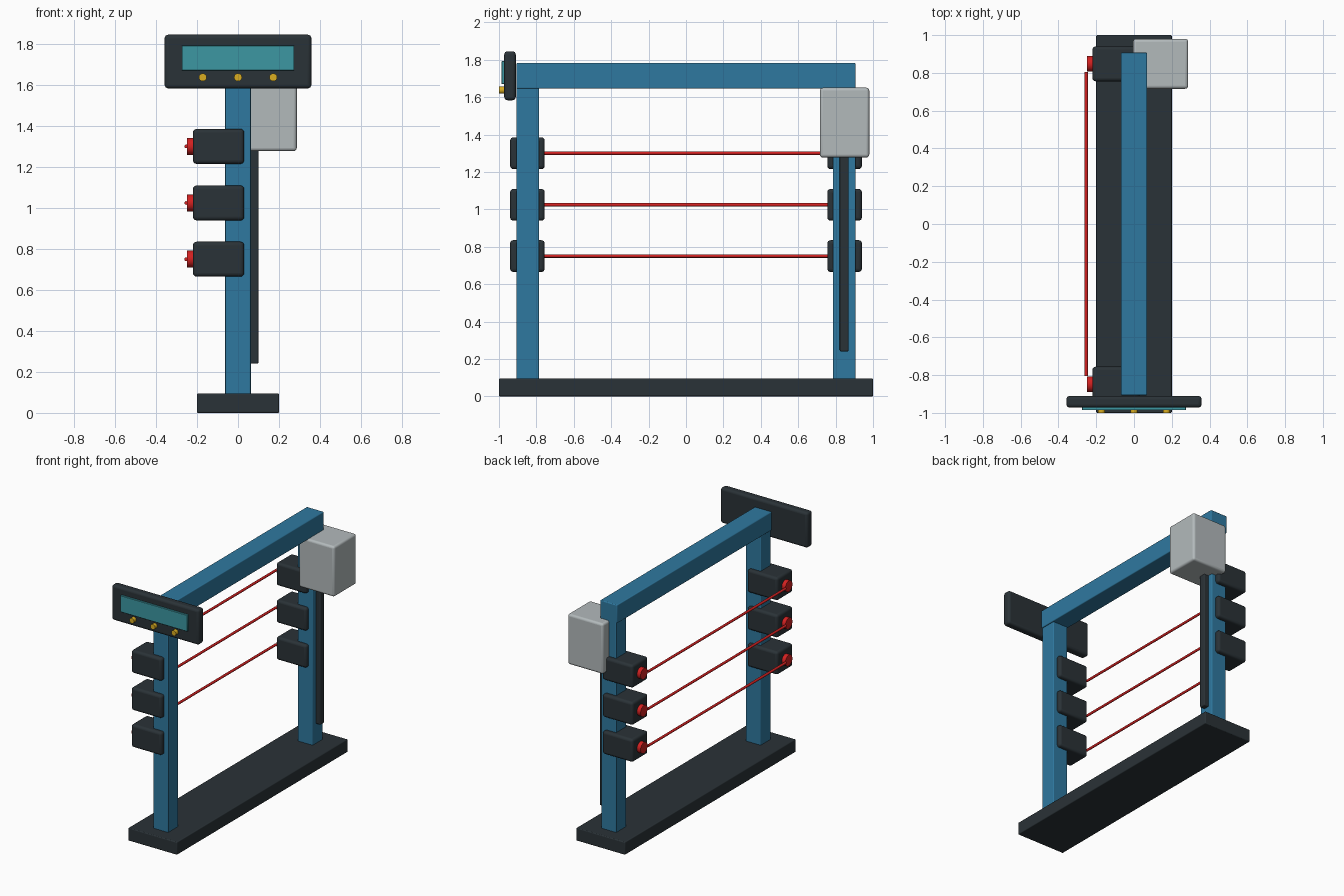
import bpy
from math import radians
from mathutils import Vector

if "Cube" in bpy.data.objects:
    bpy.data.objects.remove(bpy.data.objects["Cube"])


def material(name, rgb):
    m = bpy.data.materials.new(name)
    m.diffuse_color = (*rgb, 1)
    m.use_nodes = True
    m.node_tree.nodes["Principled BSDF"].inputs["Base Color"].default_value = m.diffuse_color
    return m


BLUE = material("painted_blue", (0.028, 0.19, 0.35))
DARK = material("dark_housing", (0.023, 0.032, 0.038))
RED = material("beam_red", (0.65, 0.015, 0.015))
GREY = material("light_grey", (0.45, 0.49, 0.5))
TEAL = material("screen_teal", (0.045, 0.31, 0.36))
YELLOW = material("button_yellow", (0.7, 0.42, 0.015))


def finish(obj, name, mat, bevel=0, segments=3):
    obj.name = name
    obj.data.materials.append(mat)
    if bevel:
        mod = obj.modifiers.new("Bevel", 'BEVEL')
        mod.width = bevel
        mod.segments = segments
    bpy.ops.object.shade_smooth_by_angle(angle=radians(35))
    return obj


def box(name, x, y, z, mat, bevel=0.006, segments=3):
    """Box from (min, max) ranges with rounded edges."""
    ranges = (x, y, z)
    bpy.ops.mesh.primitive_cube_add(size=1, location=[(a + b) / 2 for a, b in ranges])
    obj = bpy.context.object
    obj.scale = [b - a for a, b in ranges]
    bpy.ops.object.transform_apply(location=False, rotation=False, scale=True)
    return finish(obj, name, mat, bevel, segments)


def rod(name, start, end, radius, mat, sides=24):
    """Cylinder between two points."""
    a, b = Vector(start), Vector(end)
    rot = (b - a).to_track_quat('Z', 'Y').to_euler()
    bpy.ops.mesh.primitive_cylinder_add(vertices=sides, radius=radius, depth=(b - a).length,
                                        location=(a + b) / 2, rotation=rot)
    return finish(bpy.context.object, name, mat)


# Frame: floor plate, two posts, top beam
box("base_plate", (-0.2, 0.2), (-1, 1), (0, 0.095), DARK)
for side, s in (("front", -1), ("back", 1)):
    box(f"{side}_post", (-0.0625, 0.0625), (s * 0.846 - 0.061, s * 0.846 + 0.061),
        (0.08, 1.66), BLUE)
box("top_beam", (-0.07, 0.07), (-0.907, 0.907), (1.645, 1.782), BLUE)

# Sensor housings with lenses, joined by light beams
for i, z in enumerate((0.75, 1.024, 1.3), 1):
    for side, s in (("front", -1), ("back", 1)):
        y = s * 0.848
        box(f"{side}_sensor_housing_{i}", (-0.22, 0.03), (y - 0.0925, y + 0.0925),
            (z - 0.085, z + 0.085), DARK, 0.018, 4)
        rod(f"{side}_sensor_lens_{i}", (-0.21, y, z), (-0.25, y, z), 0.041, RED)
    rod(f"light_beam_{i}", (-0.253, -0.805, z), (-0.253, 0.805, z), 0.009, RED, 12)

# Control cabinet and cable duct on the back post
box("control_cabinet", (-0.005, 0.287), (0.716, 0.98), (1.277, 1.65), GREY, 0.016, 4)
box("cable_duct", (0.055, 0.1), (0.822, 0.87), (0.24, 1.3), DARK, 0.007)

# Display panel with screen and indicator buttons
box("display_housing", (-0.358, 0.358), (-0.972, -0.91), (1.583, 1.845), DARK, 0.018, 4)
box("display_screen", (-0.274, 0.274), (-0.986, -0.965), (1.67, 1.792), TEAL, 0.002, 1)
for i, x in enumerate((-0.172, 0, 0.172), 1):
    rod(f"indicator_button_{i}", (x, -0.965, 1.637), (x, -1.0, 1.637), 0.019, YELLOW)
